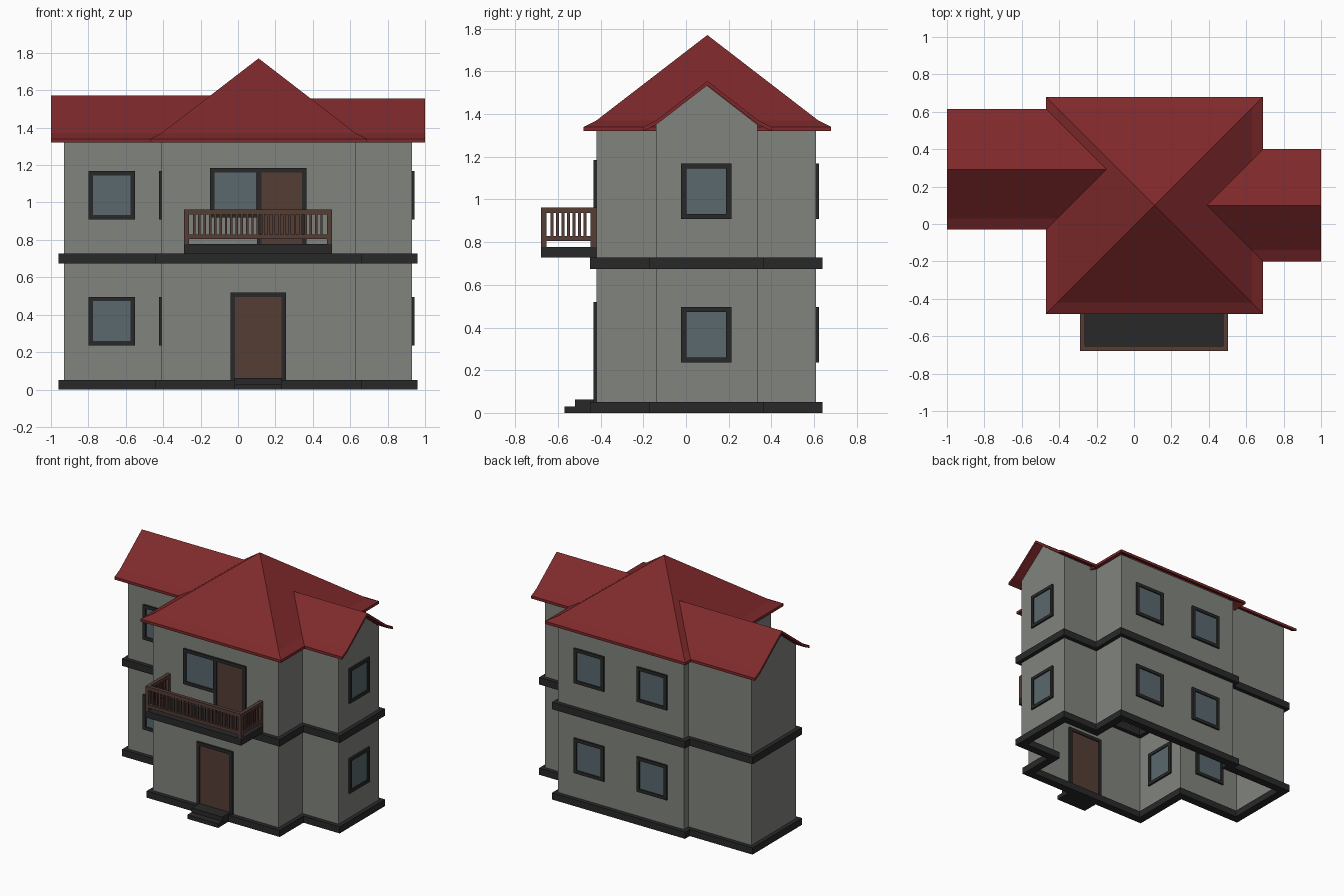
import bpy, bmesh
from math import pi
from mathutils import Matrix, Vector

if "Cube" in bpy.data.objects:
    bpy.data.objects.remove(bpy.data.objects["Cube"])


def material(name, r, g, b):
    m = bpy.data.materials.new(name)
    m.diffuse_color = (r, g, b, 1)
    m.use_nodes = True
    m.node_tree.nodes["Principled BSDF"].inputs["Base Color"].default_value = m.diffuse_color
    return m


WALL = material("wall_grey", 0.22, 0.23, 0.21)
ROOF = material("roof_red", 0.21, 0.022, 0.024)
TRIM = material("dark_trim", 0.022, 0.022, 0.022)
WOOD = material("brown_wood", 0.09, 0.047, 0.036)
GLASS = material("window_glass", 0.10, 0.14, 0.155)


def finish(name, bm, mat, matrix=None):
    if matrix:
        bm.transform(matrix)
    bmesh.ops.recalc_face_normals(bm, faces=bm.faces[:])
    me = bpy.data.meshes.new(name)
    bm.to_mesh(me)
    bm.free()
    me.materials.append(mat)
    ob = bpy.data.objects.new(name, me)
    bpy.context.collection.objects.link(ob)
    return ob


def boxes(name, spans, mat, matrix=None):
    """One object from boxes given as (x0, x1, y0, y1, z0, z1)."""
    bm = bmesh.new()
    for x0, x1, y0, y1, z0, z1 in spans:
        size = Matrix.Diagonal((x1 - x0, y1 - y0, z1 - z0, 1))
        mid = Matrix.Translation(((x0 + x1) / 2, (y0 + y1) / 2, (z0 + z1) / 2))
        bmesh.ops.create_cube(bm, size=1, matrix=mid @ size)
    return finish(name, bm, mat, matrix)


# Floor plan: main block with two wings, counter-clockwise
PLAN = [(-.41, -.42), (.63, -.42), (.63, -.14), (.93, -.14), (.93, .335), (.63, .335),
        (.63, .61), (-.41, .61), (-.41, .555), (-.93, .555), (-.93, .03), (-.41, .03)]
N = len(PLAN)


def offset_plan(d):
    out = []
    for i in range(N):
        a, p, b = (Vector(PLAN[(i + k) % N]) for k in (-1, 0, 1))
        e, f = (p - a).normalized(), (b - p).normalized()
        out.append(p + d * (Vector((e.y, -e.x)) + Vector((f.y, -f.x))))
    return out


# Walls: open sheet with raised gable points on the wing ends
bm = bmesh.new()
low = [bm.verts.new((x, y, 0)) for x, y in PLAN]
top = [bm.verts.new((x, y, 1.35)) for x, y in PLAN]
peaks = {3: (.93, .098, 1.534), 9: (-.93, .2925, 1.552)}
for i in range(N):
    j = (i + 1) % N
    peak = [bm.verts.new(peaks[i])] if i in peaks else []
    bm.faces.new([low[i], low[j], top[j]] + peak + [top[i]])
finish("walls", bm, WALL)


# Plinth and floor band: rings following the plan
def band(name, z0, z1):
    bm = bmesh.new()
    rings = [[bm.verts.new((p.x, p.y, z)) for p in offset_plan(d)]
             for d, z in ((.03, z0), (.03, z1), (-.03, z1), (-.03, z0))]
    for k in range(4):
        r, s = rings[k], rings[(k + 1) % 4]
        for i in range(N):
            j = (i + 1) % N
            bm.faces.new((r[i], r[j], s[j], s[i]))
    finish(name, bm, TRIM)


band("plinth", 0, .05)
band("floor_band", .675, .728)

# Roofs share one slightly flared slope
CX, CY, HALF, THICK = .11, .10, .58, .02


def height(d):
    return 1.34 + d * .5 if d < .06 else 1.37 + (d - .06) * .77


def thicken(name, bm):
    r = bmesh.ops.extrude_face_region(bm, geom=bm.faces[:], use_keep_orig=True)
    moved = [g for g in r["geom"] if isinstance(g, bmesh.types.BMVert)]
    bmesh.ops.translate(bm, verts=moved, vec=(0, 0, -THICK))
    finish(name, bm, ROOF)


# Main pyramid roof
bm = bmesh.new()
rings = []
for d in (0, .06):
    h = HALF - d
    rings.append([bm.verts.new((CX + sx * h, CY + sy * h, height(d)))
                  for sx, sy in ((-1, -1), (1, -1), (1, 1), (-1, 1))])
apex = bm.verts.new((CX, CY, height(HALF)))
for i in range(4):
    j = (i + 1) % 4
    bm.faces.new((rings[0][i], rings[0][j], rings[1][j], rings[1][i]))
    bm.faces.new((rings[1][i], rings[1][j], apex))
thicken("main_roof", bm)


# Wing gable roofs, mitred into the pyramid along the valleys
def wing_roof(name, side, cy, half):
    bm = bmesh.new()
    rows = []
    for s, d in ((-1, 0), (-1, .06), (0, half), (1, .06), (1, 0)):
        y = cy + s * (half - d)
        inner = CX + side * (HALF - d)
        rows.append([bm.verts.new((x, y, height(d))) for x in (inner, side)])
    for a, b in zip(rows, rows[1:]):
        bm.faces.new((a[0], a[1], b[1], b[0]))
    thicken(name, bm)


wing_roof("right_wing_roof", 1, .10, .30)
wing_roof("left_wing_roof", -1, .2925, .3225)


# Framed openings: u runs along the wall, turned to face outward
def opening(name, x, y, turn, width, z0, z1, fill, sill=True):
    m = Matrix.Translation((x, y, 0)) @ Matrix.Rotation(turn, 4, 'Z')
    h, t, d = width / 2, .024, .013
    parts = [(-h, -h + t, -d, d, z0, z1), (h - t, h, -d, d, z0, z1),
             (-h + t, h - t, -d, d, z1 - t, z1)]
    if sill:
        parts.append((-h + t, h - t, -d, d, z0, z0 + t))
    boxes(name + "_frame", parts, TRIM, m)
    bottom = z0 + t if sill else z0
    boxes(name + "_panel", [(-h + t, h - t, -.005, .005, bottom, z1 - t)], fill, m)


for floor, z in (("lower", .236), ("upper", .908)):
    for spot, x, y, turn, w in (("left_front", -.675, .03, 0, .25),
                                ("left_side", -.41, -.195, -pi / 2, .25),
                                ("right_side", .93, .095, pi / 2, .235),
                                ("back_right", .37, .61, pi, .25),
                                ("back_left", -.15, .61, pi, .25)):
        opening(f"{floor}_{spot}_window", x, y, turn, w, z, z + .26, GLASS)

opening("front_door", .108, -.42, 0, .295, .05, .52, WOOD, False)
opening("balcony_window", -.0155, -.42, 0, .27, .92, 1.185, GLASS)
opening("balcony_door", .233, -.42, 0, .265, .77, 1.185, WOOD, False)

# Entrance steps
boxes("front_steps", [(-.02, .235, -.57, -.44, 0, .03),
                      (-.02, .235, -.52, -.43, .03, .062)], TRIM)

# Balcony slab
X0, X1, Y0, Y1 = -.29, .502, -.68, -.42
boxes("balcony_slab", [(X0, X1, Y0, Y1, .728, .778)], TRIM)

# Balcony railing: posts, rails and balusters on three sides
w, b = .027, .013
parts = []
for z0, z1 in ((.805, .829), (.936, .962)):
    parts.append((X0 + w, X1 - w, Y0, Y0 + w, z0, z1))
    for x in (X0, X1 - w):
        parts.append((x, x + w, Y0 + w, Y1 - w, z0, z1))
for x in (X0, X1 - w):
    for y in (Y0, Y1 - w):
        parts.append((x, x + w, y, y + w, .778, .962))
boxes("balcony_rails", parts, WOOD)

parts = []
count = 26
for i in range(1, count):
    x = X0 + w + (X1 - X0 - 2 * w) * i / count
    parts.append((x - b / 2, x + b / 2, Y0 + .007, Y0 + .02, .829, .936))
count = 8
for i in range(1, count):
    y = Y0 + w + (Y1 - Y0 - 2 * w) * i / count
    for x in (X0 + .007, X1 - .02):
        parts.append((x, x + b, y - b / 2, y + b / 2, .829, .936))
boxes("balcony_balusters", parts, WOOD)
